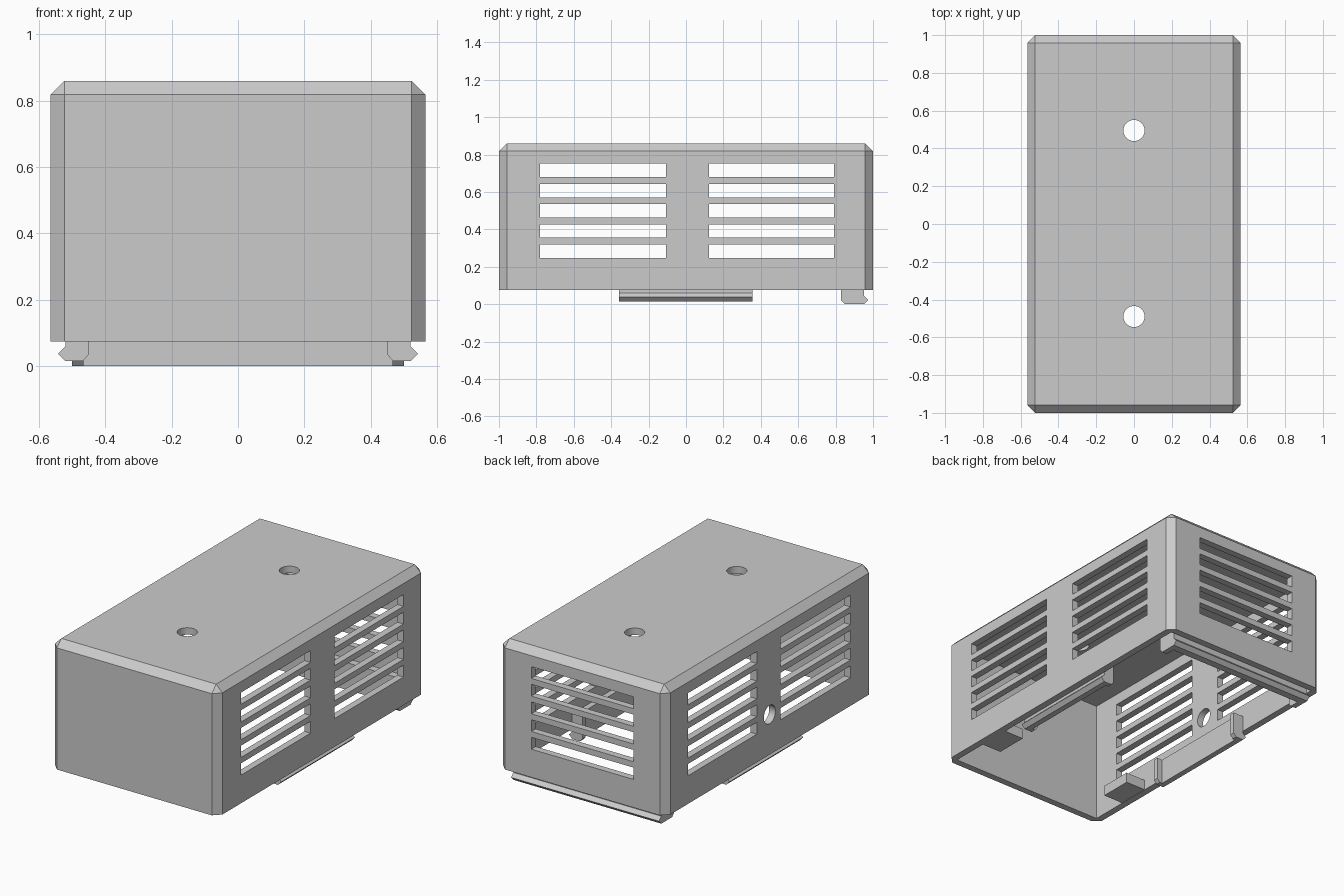
import bpy
import bmesh
import math
from mathutils import Matrix, Vector

cube = bpy.data.objects.get("Cube")
if cube:
    bpy.data.objects.remove(cube, do_unlink=True)

grey = bpy.data.materials.new("light_grey")
grey.use_nodes = True
colour = (0.6, 0.6, 0.6, 1)
grey.diffuse_color = colour
grey.node_tree.nodes["Principled BSDF"].inputs["Base Color"].default_value = colour

HALF_X, HALF_Y, BASE, TOP, WALL = 0.565, 1.0, 0.075, 0.86, 0.042
IN_X, IN_Y = HALF_X - WALL, HALF_Y - WALL


def make(name, bm):
    bmesh.ops.recalc_face_normals(bm, faces=bm.faces)
    mesh = bpy.data.meshes.new(name)
    bm.to_mesh(mesh)
    bm.free()
    mesh.materials.append(grey)
    obj = bpy.data.objects.new(name, mesh)
    bpy.context.collection.objects.link(obj)
    return obj


def add_box(bm, x, y, z):
    lo, hi = Vector((x[0], y[0], z[0])), Vector((x[1], y[1], z[1]))
    mat = Matrix.Translation((lo + hi) / 2) @ Matrix.Diagonal((*(hi - lo), 1))
    return bmesh.ops.create_cube(bm, size=1, matrix=mat)["verts"]


def add_cylinder(bm, centre, depth, rotation=Matrix()):
    bmesh.ops.create_cone(bm, cap_ends=True, segments=40, radius1=0.056, radius2=0.056,
                          depth=depth, matrix=Matrix.Translation(centre) @ rotation)


def add_prism(bm, profile, start, end, place):
    """Extrude a (outward, height) profile along a wall; place maps to x, y, z."""
    rings = [[bm.verts.new(place(o, t, z)) for o, z in profile] for t in (start, end)]
    bm.faces.new(rings[0])
    bm.faces.new(rings[1])
    for i in range(len(profile)):
        j = (i + 1) % len(profile)
        bm.faces.new((rings[0][i], rings[0][j], rings[1][j], rings[1][i]))


def cut(obj, cutter):
    cutter.hide_render = True
    mod = obj.modifiers.new("cut", "BOOLEAN")
    mod.operation = "DIFFERENCE"
    mod.solver = "EXACT"
    mod.object = cutter
    bpy.context.view_layer.objects.active = obj
    bpy.ops.object.modifier_apply(modifier=mod.name)
    bpy.data.objects.remove(cutter, do_unlink=True)


# Chamfered outer shell, open at the bottom
bm = bmesh.new()
add_box(bm, (-HALF_X, HALF_X), (-HALF_Y, HALF_Y), (BASE, TOP))
edges = [e for e in bm.edges if max(v.co.z for v in e.verts) > TOP - 0.01]
bmesh.ops.bevel(bm, geom=edges, offset=WALL, segments=1, affect="EDGES")
cover = make("cover", bm)

bm = bmesh.new()
add_box(bm, (-IN_X, IN_X), (-IN_Y, IN_Y), (-0.1, TOP - WALL))
cut(cover, make("cavity_cutter", bm))

# Vent slots in both sides and the back, two top holes, one cable hole
bm = bmesh.new()
for row in range(5):
    low = 0.247 + row * 0.108
    height = (low, low + 0.072)
    for span in ((-0.78, -0.107), (0.123, 0.79)):
        add_box(bm, (-0.7, 0.7), span, height)
    add_box(bm, (-0.345, 0.345), (0.9, 1.1), height)
for y in (-0.49, 0.495):
    add_cylinder(bm, (0, y, TOP), 0.2)
add_cylinder(bm, (-HALF_X, 0, 0.32), 0.2, Matrix.Rotation(math.pi / 2, 4, "Y"))
cut(cover, make("vent_cutter", bm))


def build_clip(name, face, bottom, top, thick, rib, ends, rib_width, place):
    """Thin plate with an outward snap ridge and a deeper rib at each end."""
    bm = bmesh.new()
    mid = bottom + 0.023
    plate = [(face - thick, bottom), (face, bottom), (face + 0.022, mid),
             (face, mid + 0.022), (face, top), (face - thick, top)]
    add_prism(bm, plate, ends[0], ends[1], place)
    inner = face - rib
    brace = [(face - thick, bottom), (face - thick, top), (inner, top),
             (inner, bottom + 0.02), (inner + 0.018, bottom)]
    add_prism(bm, brace, ends[0], ends[0] + rib_width, place)
    add_prism(bm, brace, ends[1] - rib_width, ends[1], place)
    return make(name, bm)


# Snap clips on the two sides and along the back
for side, word in ((1, "left"), (-1, "right")):
    build_clip(word + "_clip", IN_X - 0.003, 0.015, 0.17, 0.035, 0.07, (-0.357, 0.355), 0.03,
               lambda o, t, z, s=side: (s * o, t, z))
    # Small support block inside each side wall
    bm = bmesh.new()
    inner, outer = sorted((side * 0.39, side * IN_X))
    add_box(bm, (inner, outer), (-0.73, -0.53), (BASE + 0.002, 0.14))
    make(word + "_support_block", bm)

build_clip("back_clip", IN_Y - 0.006, 0.004, 0.17, 0.045, 0.122, (-0.5, 0.5), 0.035,
           lambda o, t, z: (t, o, max(z - 0.004, 0)))
